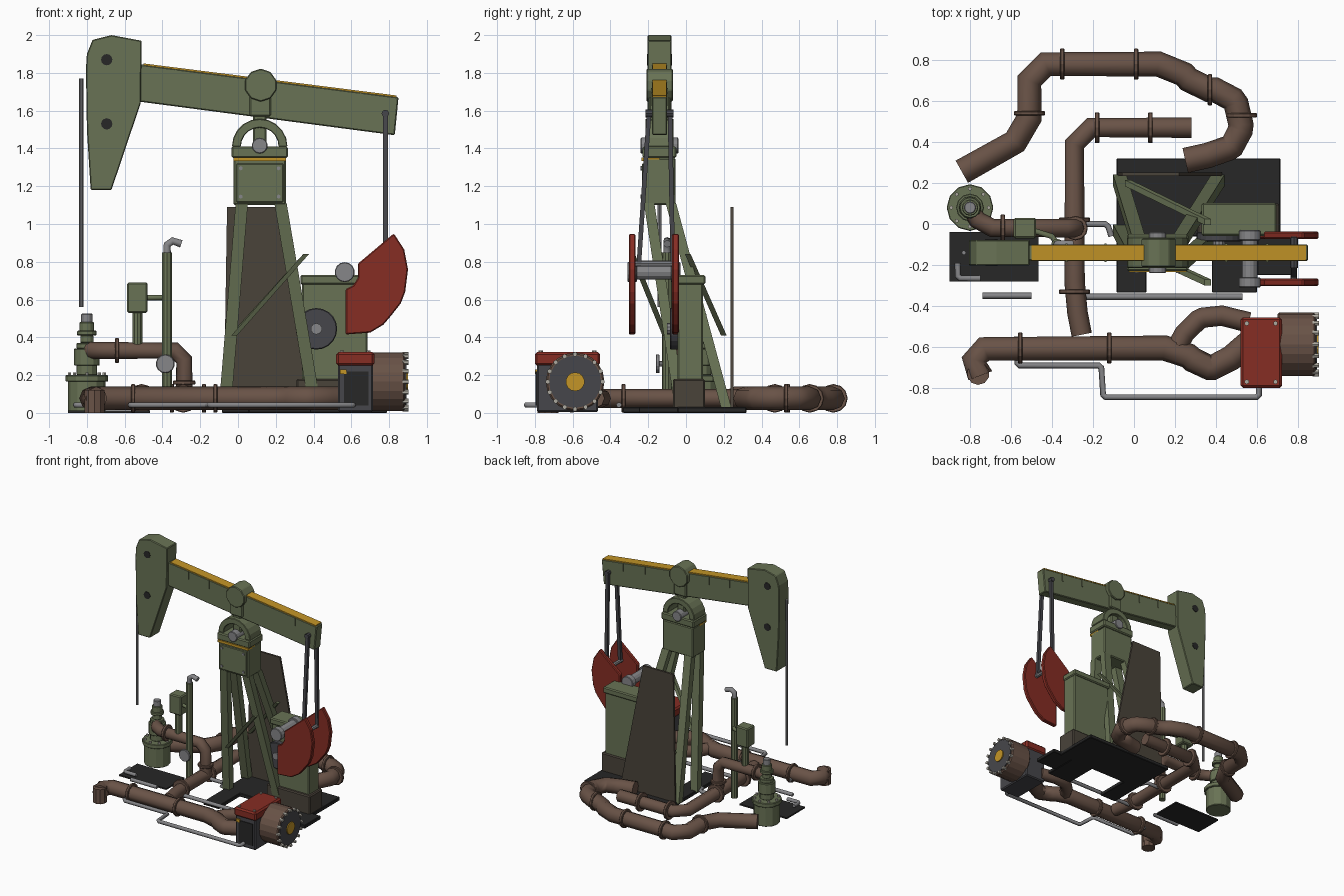
import bpy, bmesh, math
from mathutils import Vector, Matrix

if "Cube" in bpy.data.objects:
    bpy.data.objects.remove(bpy.data.objects["Cube"])


def material(name, r, g, b):
    m = bpy.data.materials.new(name)
    m.use_nodes = True
    m.diffuse_color = (r, g, b, 1)
    m.node_tree.nodes["Principled BSDF"].inputs["Base Color"].default_value = (r, g, b, 1)
    return m


GREEN = material("olive green", .14, .17, .09)
BROWN = material("rust brown", .14, .085, .062)
RED = material("dark red", .24, .026, .017)
YELLOW = material("ochre yellow", .55, .30, .02)
PANEL = material("dark umber", .068, .056, .042)
BLACK = material("black", .02, .02, .02)
STEEL = material("dark steel", .062, .062, .07)
GREY = material("light grey", .24, .24, .25)
BOLT = material("pale bolt", .42, .40, .35)


def finish(name, bm, mat, bevel=0):
    bmesh.ops.recalc_face_normals(bm, faces=bm.faces)
    me = bpy.data.meshes.new(name)
    bm.to_mesh(me)
    bm.free()
    me.materials.append(mat)
    ob = bpy.data.objects.new(name, me)
    bpy.context.collection.objects.link(ob)
    if bevel:
        mod = ob.modifiers.new("bevel", "BEVEL")
        mod.width = bevel
        mod.segments = 1
    return ob


def box(name, mat, x, y, z, bevel=.008):
    # x, y, z are (low, high) ranges
    bm = bmesh.new()
    bmesh.ops.create_cube(bm, size=1)
    for v in bm.verts:
        v.co = [r[0] if c < 0 else r[1] for c, r in zip(v.co, (x, y, z))]
    return finish(name, bm, mat, bevel)


def cyl(name, mat, a, b, r, r2=None, sides=16, bevel=0):
    a, b = Vector(a), Vector(b)
    bm = bmesh.new()
    bmesh.ops.create_cone(bm, cap_ends=True, segments=sides, radius1=r,
                          radius2=r if r2 is None else r2, depth=(b - a).length)
    rot = (b - a).to_track_quat("Z", "Y").to_matrix().to_4x4()
    bm.transform(Matrix.Translation((a + b) / 2) @ rot)
    return finish(name, bm, mat, bevel)


def prism(name, mat, pts, y0, y1, bevel=0):
    # outline in x-z, extruded along y
    bm = bmesh.new()
    f = bm.faces.new([bm.verts.new((x, y0, z)) for x, z in pts])
    ext = bmesh.ops.extrude_face_region(bm, geom=[f])["geom"]
    bmesh.ops.translate(bm, vec=(0, y1 - y0, 0),
                        verts=[g for g in ext if isinstance(g, bmesh.types.BMVert)])
    return finish(name, bm, mat, bevel)


def bar(name, mat, a, b, w, d):
    # rectangular beam: w along x, d along y at its ends
    bm = bmesh.new()
    bmesh.ops.create_cube(bm, size=1)
    for v in bm.verts:
        end = Vector(a if v.co.z < 0 else b)
        v.co = end + Vector((math.copysign(w / 2, v.co.x), math.copysign(d / 2, v.co.y), 0))
    return finish(name, bm, mat)


def pipe(name, mat, path, r, chamfer=0, res=2):
    pts = [Vector(p) for p in path]
    out = [pts[0]]
    for p, q, s in zip(pts, pts[1:], pts[2:]):
        if chamfer:
            out += [q + (e - q).normalized() * min(chamfer, (e - q).length * .4) for e in (p, s)]
        else:
            out.append(q)
    out.append(pts[-1])
    cu = bpy.data.curves.new(name, "CURVE")
    cu.dimensions = "3D"
    cu.bevel_depth, cu.bevel_resolution, cu.use_fill_caps = r, res, True
    sp = cu.splines.new("POLY")
    sp.points.add(len(out) - 1)
    for sp_pt, p in zip(sp.points, out):
        sp_pt.co = (*p, 1)
    tmp = bpy.data.objects.new(name + "_curve", cu)
    me = bpy.data.meshes.new_from_object(tmp)
    bpy.data.objects.remove(tmp)
    me.materials.clear()
    me.materials.append(mat)
    ob = bpy.data.objects.new(name, me)
    bpy.context.collection.objects.link(ob)


def ring(x, y, z, axis, r=.08):
    d = Vector(axis) * .011
    c = Vector((x, y, z))
    cyl("pipe_flange", BROWN, c - d, c + d, r, sides=12, bevel=.004)


def circle(cx, cz, r, a0, a1, n):
    return [(cx + r * math.cos(math.radians(a0 + (a1 - a0) * i / n)),
             cz + r * math.sin(math.radians(a0 + (a1 - a0) * i / n))) for i in range(n + 1)]


MID = -.14  # y of the pumping plane

# Walking beam with ochre top strips and stiffeners
prism("walking_beam", GREEN, [(-.54, 1.65), (.83, 1.47), (.85, 1.672), (-.54, 1.848)], MID - .04, MID + .04, .006)


def top(x):
    return 1.848 - .1266 * (x + .54)


for x0, x1 in ((-.5, .05), (.19, .84)):
    prism("beam_top_strip", YELLOW, [(x0, top(x0) - .002), (x1, top(x1) - .002),
          (x1, top(x1) + .007), (x0, top(x0) + .007)], MID - .038, MID + .038)
for x in (-.33, -.14, .45, .65):
    box("beam_stiffener", GREEN, (x - .005, x + .005), (MID - .046, MID + .046), (top(x) - .07, top(x) - .002), 0)

# Horse head, its holes and the polished rod
prism("horse_head", GREEN, [(-.805, 1.82), (-.80, 1.90), (-.77, 1.975), (-.67, 2.0), (-.51, 1.97), (-.515, 1.64),
      (-.67, 1.18), (-.78, 1.18), (-.80, 1.5)], MID - .063, MID + .063, .005)
for z in (1.87, 1.53):
    cyl("head_hole", BLACK, (-.695, MID - .066, z), (-.695, MID + .066, z), .03, sides=12)
cyl("polished_rod", GREY, (-.83, MID, .56), (-.83, MID, 1.77), .011, sides=8)

# Centre pivot and saddle bearing
cyl("beam_pivot", GREEN, (.12, MID - .07, 1.735), (.12, MID + .07, 1.735), .087, sides=10, bevel=.005)
box("pivot_neck", GREEN, (.06, .175), (MID - .055, MID + .055), (1.57, 1.68))
box("pivot_stem", GREEN, (.08, .15), (MID - .045, MID + .045), (1.4, 1.58))
prism("bearing_arch", GREEN, circle(.115, 1.41, .147, 0, 180, 10) + circle(.115, 1.41, .1, 180, 0, 10),
      MID - .075, MID + .075, .004)
cyl("bearing_pin", GREY, (.115, MID - .1, 1.415), (.115, MID + .1, 1.415), .042, sides=14, bevel=.004)

# Post head
box("post_cap", GREEN, (-.035, .265), (MID - .09, MID + .09), (1.35, 1.41))
box("post_head", GREEN, (-.025, .255), (MID - .085, MID + .085), (1.1, 1.35))
box("post_stripe", YELLOW, (-.025, .255), (MID - .095, MID), (1.333, 1.353), 0)
box("post_plate", GREEN, (-.008, .24), (MID - .094, MID - .08), (1.115, 1.32), .004)
for x in (.015, .215):
    for z in (1.145, 1.295):
        cyl("plate_bolt", GREY, (x, MID - .1, z), (x, MID - .09, z), .011, sides=6)

# Post legs, braces and back guard
for y_top, y_low in ((-.195, -.03), (-.08, .215)):
    bar("post_leg", GREEN, (-.07, y_low, .02), (.02, y_top, 1.11), .065, .055)
    bar("post_leg", GREEN, (.41, y_low, .02), (.225, y_top, 1.11), .065, .055)
bar("front_brace", GREEN, (-.02, -.11, .41), (.36, -.285, .84), .03, .03)
bar("back_brace", GREEN, (-.03, .2, .41), (.36, .01, .84), .03, .03)
prism("back_guard", PANEL, [(-.075, .03), (.43, .03), (.22, 1.09), (-.058, 1.09)], .235, .252)

# Base slabs
for x, y in (((-.085, .715), (-.06, .32)), ((-.085, .06), (-.335, -.05)),
             ((.38, .6), (-.335, -.05)), ((.6, .79), (-.25, -.04))):
    box("base_slab", BLACK, x, y, (0, .03), .004)
box("well_mat", BLACK, (-.9, -.465), (-.28, -.04), (0, .012), 0)

# Gearbox
box("gearbox_foot", PANEL, (.31, .71), (-.07, .1), (.02, .18))
box("gearbox_body", GREEN, (.34, .685), (-.045, .09), (.17, .69))
box("gearbox_lid", GREEN, (.33, .695), (-.058, .103), (.68, .73))
cyl("gear_disc", STEEL, (.415, -.085, .445), (.415, -.04, .445), .11, sides=20, bevel=.005)
cyl("gear_hub", GREY, (.415, -.1, .445), (.415, -.04, .445), .03, sides=10)

# Crank shaft, counterweights and pitman arms
cyl("crank_shaft", GREY, (.565, -.31, .745), (.565, -.03, .745), .038, sides=12)
fan = [(.57, .415), (.70, .425), (.77, .467), (.815, .52), (.862, .58), (.885, .64), (.9, .76), (.88, .865),
       (.825, .95), (.635, .79), (.635, .715), (.61, .675), (.57, .655)]
for side in (-1, 1):
    y = -.17 + side * .115
    prism("counterweight", RED, fan, y - .018, y + .018, .006)
    cyl("shaft_hub", GREY, (.565, y - .025, .745), (.565, y + .025, .745), .053, sides=14, bevel=.004)
    bar("pitman_arm", STEEL, (.78, -.16 + side * .09, .78), (.78, MID + side * .055, 1.6), .026, .024)
cyl("tail_bearing", STEEL, (.78, MID - .075, 1.585), (.78, MID + .075, 1.585), .02, sides=8)
cyl("crank_pin", GREY, (.78, -.29, .79), (.78, -.05, .79), .016, sides=8)

# Main brown pipes
Z = .077
R = .062


def flat(points):
    return [(x, y, Z) for x, y in points]


pipe("back_pipe", BROWN, flat([(-.84, .255), (-.51, .44), (-.51, .78), (.2, .78), (.31, .655), (.45, .655),
     (.53, .54), (.51, .4), (.43, .35), (.25, .31)]), R, .08)
pipe("middle_pipe", BROWN, flat([(.28, .47), (-.29, .47), (-.29, -.36), (-.255, -.54)]), R - .012, .08)
pipe("front_pipe", BROWN, flat([(-.75, -.74), (-.8, -.61), (.22, -.605), (.33, -.7), (.42, -.7), (.56, -.58)]), R, .07)
pipe("front_branch", BROWN, flat([(.2, -.62), (.27, -.49), (.38, -.435), (.56, -.48)]), R - .012, .05)
cyl("pipe_foot", BROWN, (-.76, -.73, 0), (-.76, -.73, .12), .055, sides=10)
X_AXIS, Y_AXIS = (1, 0, 0), (0, 1, 0)
for x, y, axis in ((-.35, .78, X_AXIS), (.01, .78, X_AXIS), (-.51, .54, Y_AXIS), (.37, .655, X_AXIS),
                   (.525, .53, Y_AXIS), (-.555, -.605, X_AXIS), (-.12, -.605, X_AXIS),
                   (-.18, .47, X_AXIS), (.08, .47, X_AXIS), (-.29, .02, Y_AXIS), (-.29, -.33, Y_AXIS)):
    ring(x, y, Z, axis, .076)

# Wellhead
WX, WY = -.8, .08
for name, mat, r, z0, z1 in (("well_body", GREEN, .1, 0, .17), ("well_flange", GREEN, .114, .165, .2),
                             ("well_neck", GREEN, .055, .2, .26), ("well_cross", GREEN, .068, .25, .34),
                             ("well_collar", GREEN, .055, .34, .37), ("well_stem", GREEN, .036, .37, .41),
                             ("well_gland", GREEN, .052, .41, .435), ("well_top", GREEN, .04, .43, .48),
                             ("well_stub", GREY, .03, .47, .525)):
    cyl(name, mat, (WX, WY, z0), (WX, WY, z1), r, sides=12, bevel=.004)
for i in range(8):
    a = math.tau * i / 8
    p = Vector((WX + .092 * math.cos(a), WY + .092 * math.sin(a), .195))
    cyl("well_bolt", BOLT, p, p + Vector((0, 0, .018)), .01, sides=6)
pipe("well_outlet", BROWN, [(WX, WY, .33), (-.74, -.02, .33), (-.285, -.02, .33), (-.285, -.02, .07)], .045, .05)
ring(-.64, -.02, .33, X_AXIS, .066)
ring(-.285, -.02, .16, (0, 0, 1), .06)

# Valve box and stand pipe
box("valve_box", GREEN, (-.587, -.478), (-.07, .03), (.53, .69))
cyl("valve_stem", GREEN, (-.532, -.02, .33), (-.532, -.02, .54), .028, sides=10)
pipe("valve_link", GREEN, [(-.5, -.03, .61), (-.4, -.06, .61), (-.375, -.1, .61)], .014)
cyl("stand_pipe", GREEN, (-.375, -.1, .02), (-.375, -.1, .85), .028, sides=10)
pipe("stand_hook", GREY, [(-.375, -.1, .84), (-.375, -.1, .92), (-.3, -.1, .895)], .02, .03)
cyl("hand_wheel", GREY, (-.385, -.16, .26), (-.385, -.14, .26), .05, sides=14, bevel=.004)
cyl("wheel_spindle", GREY, (-.385, -.15, .26), (-.375, -.1, .26), .015, sides=8)

# Thin grey lines
for path in ([(-.57, -.55), (-.57, -.69), (-.16, -.69), (-.15, -.845), (.61, -.845), (.61, -.78)],
             [(-.74, -.35), (-.5, -.35)], [(-.25, -.355), (.53, -.355)],
             [(-.86, -.19), (-.86, -.265), (-.75, -.265)], [(-.25, 0), (-.13, 0), (-.11, -.06)]):
    pipe("grey_line", GREY, [(x, y, .042) for x, y in path], .015, .012, 1)

# Motor with drum
EY, EZ = -.587, .165
box("motor_body", STEEL, (.53, .715), (-.79, -.465), (.005, .26))
box("motor_front_panel", BLACK, (.56, .69), (-.796, -.78), (.04, .22), 0)
box("motor_mark", YELLOW, (.54, .575), (-.8, -.785), (.205, .23), 0)
box("motor_cover", RED, (.52, .722), (-.8, -.455), (.25, .322), .012)
for x in (.55, .69):
    for y in (-.77, -.485):
        cyl("cover_bolt", BOLT, (x, y, .318), (x, y, .33), .012, sides=6)
cyl("motor_drum", BROWN, (.7, EY, EZ), (.885, EY, EZ), .155, sides=20, bevel=.008)
cyl("drum_face", STEEL, (.87, EY, EZ), (.892, EY, EZ), .138, sides=20)
cyl("drum_hub", YELLOW, (.88, EY, EZ), (.9, EY, EZ), .05, sides=14)
for i in range(16):
    a = math.tau * i / 16
    y, z = EY + .145 * math.cos(a), EZ + .145 * math.sin(a)
    cyl("drum_bolt", BOLT, (.872, y, z), (.903, y, z), .013, sides=6)
